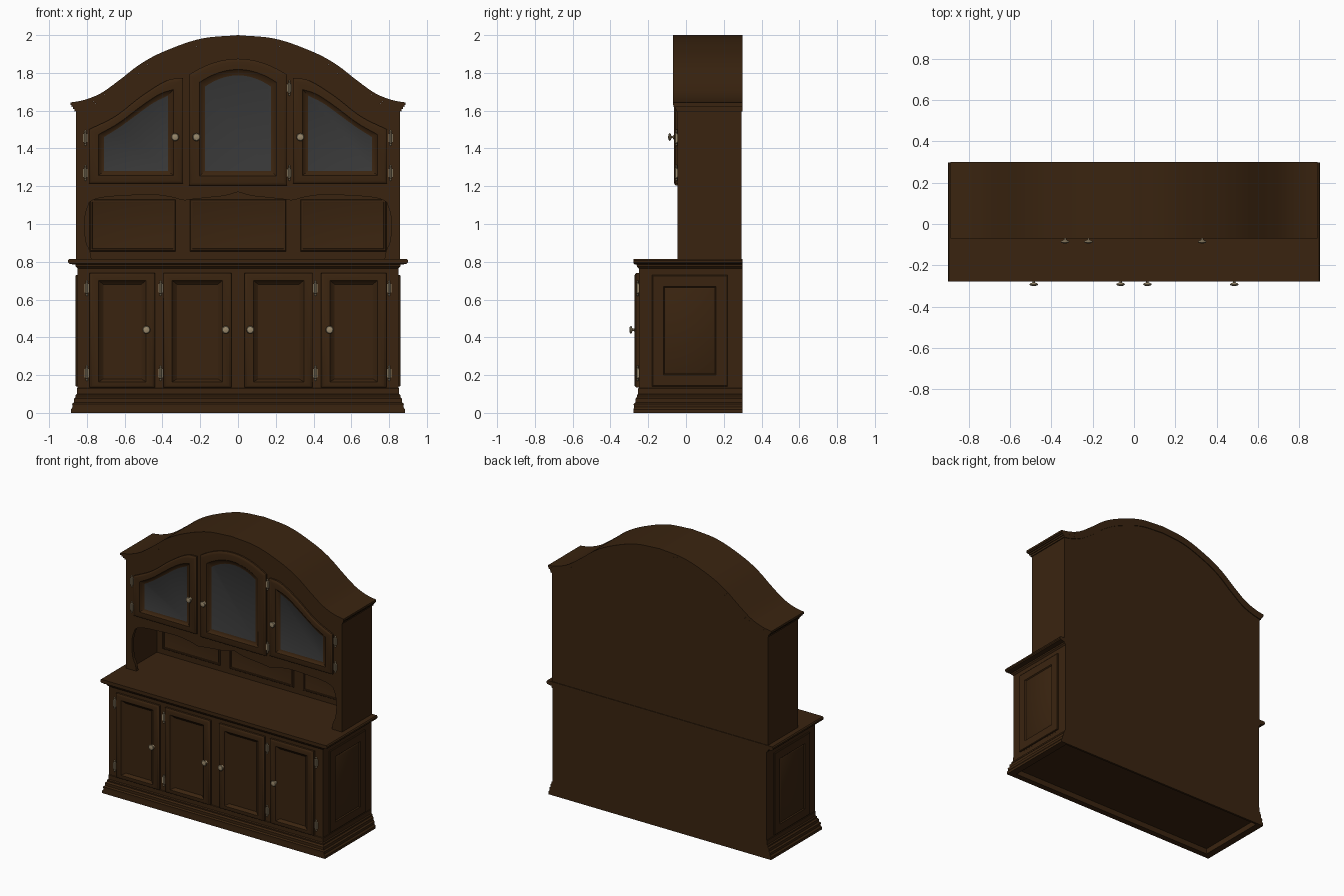
import bpy, bmesh, math

if "Cube" in bpy.data.objects:
    bpy.data.objects.remove(bpy.data.objects["Cube"])

def material(name, rgb):
    m = bpy.data.materials.new(name)
    m.diffuse_color = (*rgb, 1)
    m.use_nodes = True
    m.node_tree.nodes["Principled BSDF"].inputs["Base Color"].default_value = m.diffuse_color
    return m

WOOD = material("dark_wood", (0.042, 0.0175, 0.005))
GLASS = material("grey_glass", (0.040, 0.040, 0.040))
METAL = material("antique_metal", (0.32, 0.25, 0.15))

def loft(name, loops, mat=WOOD, cap=None):
    """Join equal-length point loops into a closed skin; cap = material of last face."""
    bm = bmesh.new()
    rows = [[bm.verts.new(p) for p in loop] for loop in loops]
    n = len(rows[0])
    for a, b in zip(rows, rows[1:]):
        for i in range(n):
            j = (i + 1) % n
            bm.faces.new((a[i], a[j], b[j], b[i]))
    bm.faces.new(rows[0][::-1])
    last = bm.faces.new(rows[-1])
    if cap:
        last.material_index = 1
    bmesh.ops.recalc_face_normals(bm, faces=bm.faces)
    me = bpy.data.meshes.new(name)
    bm.to_mesh(me)
    bm.free()
    me.materials.append(mat)
    if cap:
        me.materials.append(cap)
    ob = bpy.data.objects.new(name, me)
    bpy.context.collection.objects.link(ob)
    return ob

def prism(name, xz, y0, y1, mat=WOOD):
    return loft(name, [[(x, y, z) for x, z in xz] for y in (y0, y1)], mat)

def rect(x0, x1, z0, z1):
    return [(x0, z0), (x1, z0), (x1, z1), (x0, z1)]

def curve(pts):
    """Smooth function through points with increasing x."""
    def slope(i):
        a, b = pts[max(i - 1, 0)], pts[min(i + 1, len(pts) - 1)]
        return (b[1] - a[1]) / (b[0] - a[0])
    def f(x):
        x = min(max(x, pts[0][0]), pts[-1][0])
        i = max(k for k in range(len(pts) - 1) if pts[k][0] <= x)
        (xa, za), (xb, zb) = pts[i], pts[i + 1]
        h = xb - xa
        t = (x - xa) / h
        return ((2*t**3 - 3*t*t + 1) * za + (t**3 - 2*t*t + t) * h * slope(i)
                + (3*t*t - 2*t**3) * zb + (t**3 - t*t) * h * slope(i + 1))
    return f

def shape(x0, x1, z0, top, d=0.0, n=20):
    """Outline with a curved top, inset by d."""
    x0, x1 = x0 + d, x1 - d
    xs = [x1 + (x0 - x1) * i / n for i in range(n + 1)]
    return [(x0, z0 + d), (x1, z0 + d)] + [(x, top(x) - d) for x in xs]

# ---------- base: plinth mouldings, carcass and counter ----------
def footprint(z, d):
    x, y, b = 0.85 + d, -0.25 - min(d, 0.027), 0.298 + min(d, 0)
    return [(-x, y, z), (x, y, z), (x, b, z), (-x, b, z)]

loft("base_carcass", [footprint(z, d) for z, d in (
    (0.04, -0.015), (0, -0.015), (0, 0.035), (0.018, 0.035), (0.03, 0.026), (0.048, 0.028),
    (0.056, 0.018), (0.075, 0.018), (0.085, 0.009), (0.095, 0.01), (0.1, 0.003),
    (0.13, 0.003), (0.133, 0), (0.765, 0), (0.775, 0.01), (0.79, 0.012))])
loft("counter_top", [footprint(z, d) for z, d in (
    (0.785, 0.02), (0.79, 0.044), (0.797, 0.05), (0.807, 0.05), (0.815, 0.044))])

# raised panels on the base sides
for s in (-1, 1):
    def side(d, x):
        return [(s * x, y, z) for y, z in
                rect(-0.18 + d, 0.22 - d, 0.14 + d, 0.73 - d)]
    loft("base_side_panel", [side(0, 0.848), side(0, 0.857), side(0.004, 0.86), side(0.06, 0.86),
                             side(0.066, 0.853), side(0.075, 0.858)])

# ---------- doors ----------
def door(name, outer, inner, y_back, y_front, y_field, cap=None):
    def lv(loop, y):
        return [(x, y, z) for x, z in loop]
    def mix(t):
        return [(a + (c - a) * t, b + (d - b) * t) for (a, b), (c, d) in zip(outer, inner)]
    loft(name, [lv(outer, y_back), lv(outer, y_front + 0.008), lv(mix(0.1), y_front + 0.002),
                lv(mix(0.2), y_front), lv(mix(0.65), y_front), lv(mix(0.72), y_front + 0.006),
                lv(inner, y_field)], WOOD, cap)

for s in (-1, 1):
    for k, (a, b) in enumerate(((0.035, 0.395), (0.44, 0.785))):
        x0, x1 = sorted((s * a, s * b))
        door("lower_door", rect(x0, x1, 0.135, 0.74),
             rect(x0 + 0.072, x1 - 0.072, 0.18, 0.68), -0.245, -0.272, -0.253)

# ---------- upper cabinet ----------
half = curve([(0, 2.0), (0.2, 1.98), (0.4, 1.91), (0.52, 1.845), (0.63, 1.76),
              (0.73, 1.69), (0.82, 1.655), (0.89, 1.643)])

def arch(x, d=0.0):
    """Crown height, lowered by d measured square to the curve."""
    x = abs(x)
    m = (half(x + 0.01) - half(abs(x - 0.01))) / 0.02
    return half(x) - d * math.sqrt(1 + m * m)

# crown moulding in stepped layers
for d0, d1, y, w in ((0, 0.014, -0.07, 0.888), (0.014, 0.024, -0.065, 0.882),
                     (0.024, 0.036, -0.058, 0.873), (0.036, 0.05, -0.052, 0.866)):
    xs = [w * (i / 32 - 1) for i in range(65)]
    prism("crown_moulding", [(x, arch(x, d0)) for x in xs]
          + [(x, arch(x, d1)) for x in reversed(xs)], y, 0.299)

prism("upper_cabinet", shape(-0.858, 0.858, 1.2, lambda x: arch(x, 0.04), 0, 64), -0.045, 0.294)

# scalloped valance under the cabinet
bottom = curve([(0, 1.17), (0.07, 1.15), (0.16, 1.14), (0.25, 1.13), (0.29, 1.125), (0.34, 1.14),
                (0.45, 1.155), (0.6, 1.15), (0.72, 1.14), (0.78, 1.12), (0.86, 1.05)])
xs = [0.858 * (i / 40 - 1) for i in range(81)]
prism("valance", [(x, bottom(abs(x))) for x in xs] + [(0.858, 1.21), (-0.858, 1.21)],
      -0.045, -0.022)

# niche: sides, shaped front stiles, back wall with three panels
edge = curve([(0.81, 0.775), (0.86, 0.785), (0.9, 0.803), (0.98, 0.812), (1.05, 0.808), (1.12, 0.785)])
for s in (-1, 1):
    prism("niche_side", rect(*sorted((s * 0.835, s * 0.858)), 0.81, 1.21), -0.045, 0.294)
    zs = [0.81 + 0.31 * i / 20 for i in range(21)]
    prism("niche_stile", [(s * edge(z), z) for z in zs] + [(s * 0.857, 1.12), (s * 0.857, 0.81)],
          -0.0445, -0.022)
prism("niche_back", rect(-0.85, 0.85, 0.81, 1.21), 0.272, 0.294)
for x0, x1 in ((-0.785, -0.33), (-0.255, 0.255), (0.33, 0.785)):
    door("niche_panel", rect(x0, x1, 0.855, 1.13), rect(x0 + 0.02, x1 - 0.02, 0.875, 1.11),
         0.275, 0.262, 0.27)

# glazed upper doors
side_out = curve([(0.29, 1.772), (0.37, 1.762), (0.5, 1.685), (0.65, 1.57), (0.79, 1.5)])
side_in = curve([(0.37, 1.68), (0.45, 1.64), (0.55, 1.568), (0.63, 1.51), (0.71, 1.46)])
for s in (-1, 1):
    door("side_glass_door",
         shape(*sorted((s * 0.29, s * 0.79)), 1.215, lambda x: side_out(abs(x))),
         shape(*sorted((s * 0.37, s * 0.71)), 1.28, lambda x: side_in(abs(x))),
         -0.04, -0.064, -0.049, GLASS)
door("centre_glass_door",
     shape(-0.26, 0.26, 1.205, lambda x: 1.875 - 0.085 * (x / 0.26) ** 2),
     shape(-0.175, 0.175, 1.28, lambda x: 1.787 - 0.06 * (x / 0.175) ** 2),
     -0.04, -0.064, -0.049, GLASS)

# ---------- hardware ----------
def ring(r, n=16):
    return [(r * math.cos(2 * math.pi * i / n), r * math.sin(2 * math.pi * i / n)) for i in range(n)]

def knob(x, y, z):
    loft("knob", [[(x + u, y - h, z + v) for u, v in ring(r)] for h, r in (
        (-0.004, 0.012), (0.003, 0.012), (0.006, 0.006), (0.014, 0.006), (0.018, 0.017),
        (0.023, 0.021), (0.028, 0.017), (0.031, 0.006))], METAL)

def hinge(x, y, z):
    loft("hinge_pin", [[(x + u, y + v, z + h) for u, v in ring(r, 10)] for h, r in (
        (-0.042, 0.002), (-0.036, 0.006), (-0.03, 0.003), (-0.026, 0.007), (0.026, 0.007),
        (0.03, 0.003), (0.036, 0.006), (0.042, 0.002))], METAL)
    prism("hinge_leaf", rect(x - 0.012, x + 0.012, z - 0.022, z + 0.022), y - 0.001, y + 0.008, METAL)

for s in (-1, 1):
    for x in (0.485, 0.065):
        knob(s * x, -0.269, 0.44)
    for x in (0.41, 0.8):
        for z in (0.21, 0.66):
            hinge(s * x, -0.256, z)
    for z in (1.27, 1.455):
        hinge(s * 0.808, -0.051, z)
for x in (-0.333, -0.22, 0.33):
    knob(x, -0.063, 1.46)
for z in (1.27, 1.72):
    hinge(0.272, -0.053, z)

# smooth curved parts, keep edges crisp
for ob in bpy.data.objects:
    ob.select_set(True)
    bpy.context.view_layer.objects.active = ob
bpy.ops.object.shade_smooth_by_angle(angle=math.radians(30))
